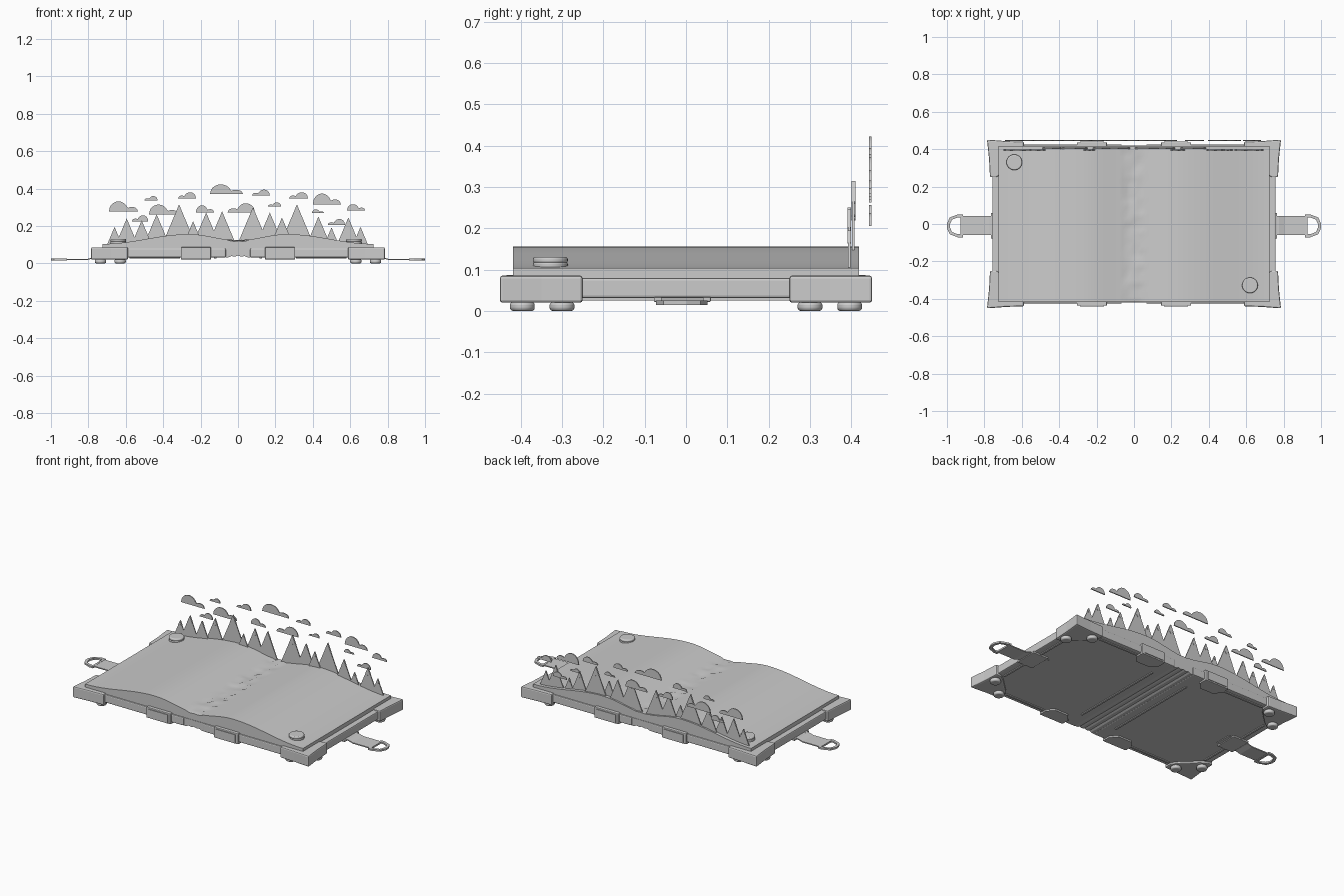
import bpy, bmesh, math, random
from mathutils import Vector

if "Cube" in bpy.data.objects:
    bpy.data.objects.remove(bpy.data.objects["Cube"])

random.seed(4)
PI = math.pi
CORNERS = [(sx, sy) for sx in (-1, 1) for sy in (-1, 1)]


def finish(bm, name, bevel=0.0, smooth=False, segs=2):
    bmesh.ops.recalc_face_normals(bm, faces=bm.faces)
    me = bpy.data.meshes.new(name)
    bm.to_mesh(me)
    bm.free()
    ob = bpy.data.objects.new(name, me)
    bpy.context.collection.objects.link(ob)
    if bevel:
        m = ob.modifiers.new("bevel", 'BEVEL')
        m.width, m.segments, m.limit_method = bevel, segs, 'ANGLE'
    if smooth:
        bpy.ops.object.select_all(action='DESELECT')
        ob.select_set(True)
        bpy.context.view_layer.objects.active = ob
        bpy.ops.object.shade_smooth_by_angle(angle=math.radians(40))
    return ob


def prism(name, pts, lo, hi, axis='z', bevel=0.0, segs=2):
    """Extrude a 2D outline along an axis: z uses (x, y), y uses (x, z)."""
    bm = bmesh.new()
    put = (lambda a, b, c: (a, b, c)) if axis == 'z' else (lambda a, b, c: (a, c, b))
    f = bm.faces.new([bm.verts.new(put(a, b, lo)) for a, b in pts])
    r = bmesh.ops.extrude_face_region(bm, geom=[f])
    d = Vector(put(0, 0, hi - lo))
    bmesh.ops.translate(bm, vec=d, verts=[v for v in r['geom'] if isinstance(v, bmesh.types.BMVert)])
    return finish(bm, name, bevel, segs=segs)


def box(name, x0, x1, y0, y1, z0, z1, bevel=0.0):
    return prism(name, [(x0, y0), (x1, y0), (x1, y1), (x0, y1)], z0, z1, 'z', bevel)


def disc(name, x, y, r, z0, z1, bevel, r2=None):
    bm = bmesh.new()
    bmesh.ops.create_cone(bm, cap_ends=True, segments=32, radius1=r, radius2=r2 or r, depth=z1 - z0)
    bmesh.ops.translate(bm, vec=(x, y, (z0 + z1) / 2), verts=bm.verts)
    return finish(bm, name, bevel, True, 3)


def page_z(x):
    x = abs(x)
    if x > 0.26:
        return 0.104 + 0.026 * (1 + math.cos(PI * (x - 0.26) / 0.465))
    return 0.123 + 0.0165 * (1 + math.cos(PI * (x - 0.26) / 0.26))


# Cover boards, one per side, with raised trim strips beneath
for s in (-1, 1):
    box("cover_board", s * 0.065, s * 0.757, -0.425, 0.425, 0.031, 0.08, 0.006)
    box("cover_trim_spine", s * 0.115, s * 0.127, -0.30, 0.30, 0.026, 0.035)
    box("cover_trim_side", s * 0.708, s * 0.72, -0.25, 0.25, 0.026, 0.035)
    for t in (-1, 1):
        box("cover_trim_end", s * 0.31, s * 0.58, t * 0.388, t * 0.40, 0.026, 0.035)

# Curved spine with ribs
arc = [-0.07 + 0.14 * i / 12 for i in range(13)]
low = [(x, 0.031 + 0.008 * math.cos(PI * x / 0.14) + 0.003 * math.cos(PI * x / 0.0175)) for x in arc]
prism("spine", low + [(0.07, 0.08), (-0.07, 0.08)], -0.42, 0.42, 'y')

# Pages: wavy block with a crumpled gutter
bm = bmesh.new()
bmesh.ops.create_grid(bm, x_segments=72, y_segments=28, size=1)
for v in bm.verts:
    v.co.x *= 0.725
    v.co.y *= 0.418
    v.co.z = page_z(v.co.x)
    if abs(v.co.x) < 0.055:
        v.co.z += random.uniform(-0.007, 0.003)
r = bmesh.ops.extrude_face_region(bm, geom=bm.faces[:])
for v in r['geom']:
    if isinstance(v, bmesh.types.BMVert):
        v.co.z = 0.068
finish(bm, "pages", 0, True)

# Corner guards with two feet each
for sx, sy in CORNERS:
    out = [(0.786, 0.451), (0.775, 0.35), (0.77, 0.25), (0.735, 0.25), (0.70, 0.275),
           (0.615, 0.355), (0.588, 0.39), (0.588, 0.44), (0.68, 0.443)]
    prism("corner_guard", [(sx * a, sy * b) for a, b in out], 0.02, 0.086, 'z', 0.007)
    disc("foot", sx * 0.735, sy * 0.30, 0.03, 0.0, 0.022, 0.008)
    disc("foot", sx * 0.63, sy * 0.396, 0.03, 0.0, 0.022, 0.008)

# Edge clamps: outer strip and half-octagon plate underneath
for sx, sy in CORNERS:
    c = sx * 0.225
    box("clamp_strip", c - 0.08, c + 0.08, sy * 0.405, sy * 0.437, 0.022, 0.087, 0.004)
    box("clamp_rib", c - 0.065, c + 0.065, sy * 0.43, sy * 0.441, 0.03, 0.078)
    plate = [(-0.08, 0.43), (0.08, 0.43), (0.08, 0.385), (0.045, 0.345), (-0.045, 0.345), (-0.08, 0.385)]
    prism("clamp_plate", [(c + a, sy * b) for a, b in plate], 0.022, 0.034)

# Clasp straps with pointed buckle rings
for s in (-1, 1):
    top = [(0.64, 0.033), (0.775, 0.033), (0.805, 0.024), (0.92, 0.024)]
    path = top + [(x, z - 0.006) for x, z in reversed(top)]
    prism("clasp_strap", [(s * x, z) for x, z in path], -0.06, 0.042, 'y')
    box("clasp_base", s * 0.66, s * 0.765, -0.078, 0.06, 0.022, 0.034, 0.003)
    outer = [(0.915, -0.062), (0.94, -0.062), (0.985, -0.045), (1.0, -0.012),
             (1.0, 0.012), (0.985, 0.045), (0.94, 0.062), (0.915, 0.062)]
    cx = 0.952
    inner = [(cx + (x - cx) * 0.66, y * 0.72) for x, y in outer]
    bm = bmesh.new()
    oi = [[[bm.verts.new((s * x, y - 0.01, z)) for x, y in loop] for z in (0.015, 0.025)] for loop in (outer, inner)]
    (ob0, ob1), (ib0, ib1) = oi
    for i in range(8):
        j = (i + 1) % 8
        for a, b in ((ob0, ob1), (ob1, ib1), (ib1, ib0), (ib0, ob0)):
            bm.faces.new((a[i], a[j], b[j], b[i]))
    finish(bm, "clasp_ring")

# Round buttons on opposite page corners
for x, y in ((0.62, -0.328), (-0.64, 0.33)):
    disc("button_base", x, y, 0.042, 0.095, 0.118, 0.004)
    disc("button_top", x, y, 0.042, 0.115, 0.131, 0.006)

# Pop-up trees along the back edge: (x, tip height)
trees = [(-0.66, 0.195), (-0.595, 0.24), (-0.52, 0.235), (-0.435, 0.262), (-0.315, 0.315),
         (-0.24, 0.225), (-0.17, 0.272), (-0.085, 0.278), (0.08, 0.30), (0.17, 0.272),
         (0.235, 0.245), (0.315, 0.315), (0.43, 0.25), (0.50, 0.192), (0.59, 0.245), (0.655, 0.195)]
trees[2] = (-0.515, 0.23)
for i, (x, h) in enumerate(trees):
    base = page_z(x) - 0.008
    w = 0.42 * (h - base)
    y = 0.405 if h > 0.255 else 0.395
    prism("tree", [(x - w, base), (x + w, base), (x, h)], y - 0.003, y + 0.003, 'y')
    # zigzag snow cap
    k = 0.3 * (h - base)
    q = 0.42 * k
    cap = [(x, h), (x - q, h - k), (x - q / 2, h - k * 0.8), (x, h - k * 1.1), (x + q / 2, h - k * 0.8), (x + q, h - k)]
    prism("tree_snow", cap, y - 0.0045, y + 0.0045, 'y')

# Floating clouds: (left x, right x, base z, top z, side of the big dome)
clouds = [(-0.69, -0.535, 0.278, 0.331, -1), (-0.5, -0.43, 0.337, 0.36, 1),
          (-0.32, -0.225, 0.348, 0.38, 1), (-0.15, 0.027, 0.37, 0.422, -1),
          (0.075, 0.17, 0.364, 0.394, 1), (0.273, 0.374, 0.348, 0.38, 1),
          (0.4, 0.55, 0.316, 0.373, -1), (0.583, 0.68, 0.283, 0.316, -1),
          (-0.225, -0.128, 0.273, 0.31, -1), (-0.055, 0.09, 0.273, 0.321, 1),
          (-0.476, -0.32, 0.262, 0.314, -1), (0.16, 0.23, 0.305, 0.326, 1),
          (0.395, 0.46, 0.268, 0.289, -1), (0.48, 0.572, 0.206, 0.237, 1),
          (-0.567, -0.48, 0.225, 0.257, 1)]
for x0, x1, z0, z1, side in clouds:
    w, h = x1 - x0, z1 - z0
    pts = [(0, 0)]
    for i in range(1, 32):
        t = i / 32
        big = math.sqrt(max(0, 1 - ((t - 0.33) / 0.33) ** 2))
        small = 0.45 * math.sqrt(max(0, 1 - ((t - 0.79) / 0.21) ** 2))
        pts.append((t, max(big, small, 0.02)))
    pts.append((1, 0))
    place = [((x0 + t * w) if side < 0 else (x1 - t * w), z0 + v * h) for t, v in pts]
    prism("cloud", place, 0.443, 0.449, 'y')
